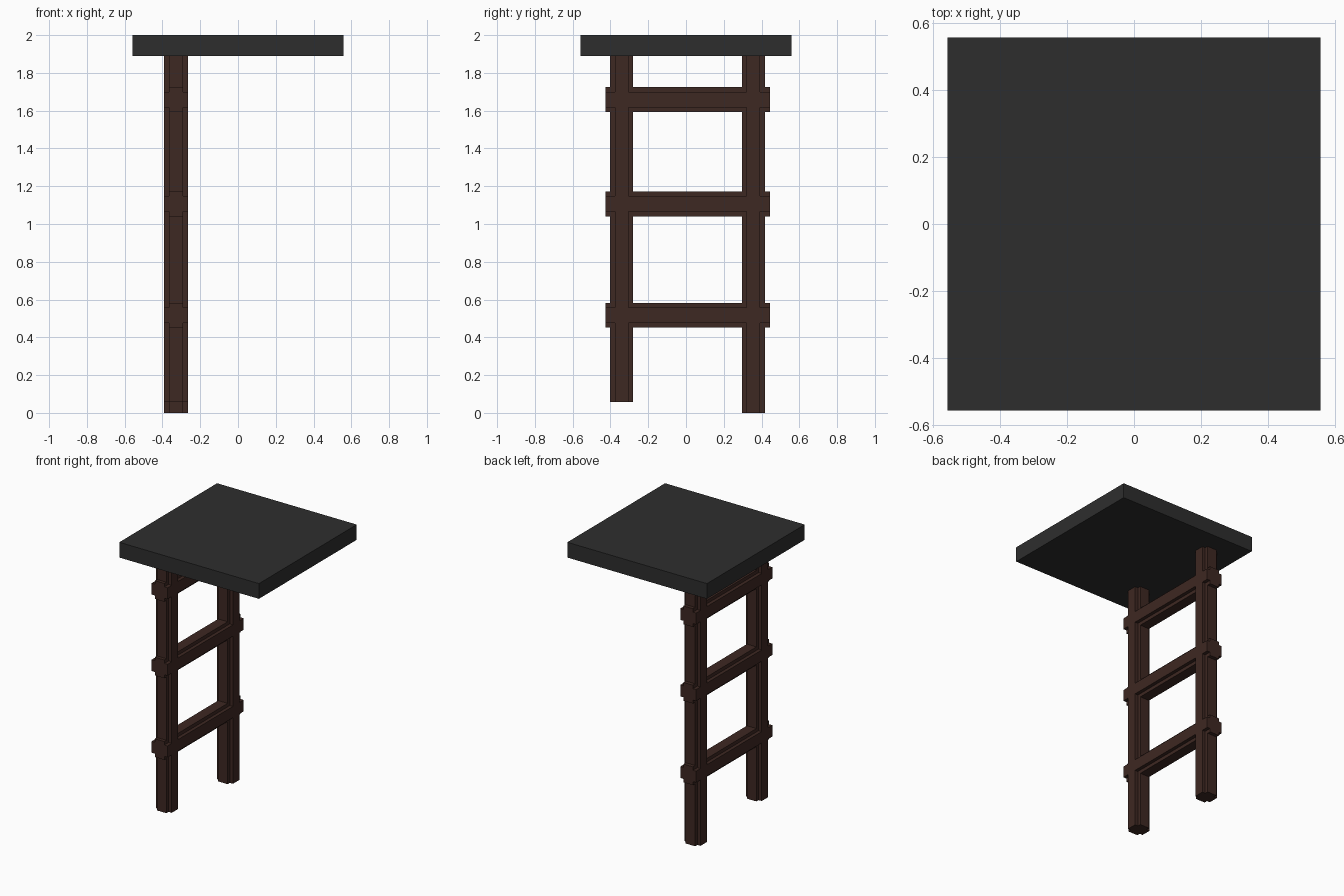
import bpy, bmesh
from mathutils import Matrix

if "Cube" in bpy.data.objects:
    bpy.data.objects.remove(bpy.data.objects["Cube"])


def material(name, color):
    m = bpy.data.materials.new(name)
    m.diffuse_color = (*color, 1)
    m.use_nodes = True
    m.node_tree.nodes["Principled BSDF"].inputs["Base Color"].default_value = m.diffuse_color
    return m


wood = material("dark_wood", (0.048, 0.021, 0.016))
stone = material("dark_slab", (0.027, 0.027, 0.027))


def finish(bm, name, mat, matrix):
    bmesh.ops.recalc_face_normals(bm, faces=bm.faces)
    me = bpy.data.meshes.new(name)
    bm.to_mesh(me)
    bm.free()
    me.materials.append(mat)
    ob = bpy.data.objects.new(name, me)
    ob.matrix_world = matrix
    bpy.context.collection.objects.link(ob)
    return ob


def notched_beam(name, w, d, length, matrix, n=0.025):
    """Beam along local z whose four long edges are cut by square notches."""
    a, b = w / 2, d / 2
    corner = [(a, b - n), (a - n, b - n), (a - n, b)]
    profile = []
    for sx, sy in ((1, 1), (-1, 1), (-1, -1), (1, -1)):
        pts = corner if sx * sy > 0 else corner[::-1]
        profile += [(sx * x, sy * y, 0) for x, y in pts]
    bm = bmesh.new()
    face = bm.faces.new([bm.verts.new(p) for p in profile])
    ext = bmesh.ops.extrude_face_region(bm, geom=[face], use_keep_orig=True)
    top = [v for v in ext["geom"] if isinstance(v, bmesh.types.BMVert)]
    bmesh.ops.translate(bm, verts=top, vec=(0, 0, length))
    return finish(bm, name, wood, matrix)


X = -0.328        # plane of the ladder
SLAB_Z = 1.89     # underside of the slab

# Square slab on top
bm = bmesh.new()
bmesh.ops.create_cube(bm, size=1)
bmesh.ops.scale(bm, vec=(1.115, 1.115, 2 - SLAB_Z), verts=bm.verts)
finish(bm, "top_slab", stone, Matrix.Translation((0, 0, (2 + SLAB_Z) / 2)))

# Two uprights, the front one slightly shorter
for name, y, z in (("front_post", -0.341, 0.057), ("back_post", 0.357, 0)):
    notched_beam(name, 0.126, 0.122, SLAB_Z - z, Matrix.Translation((X, y, z)))

# Three rungs running along y, poking out past the posts
for i, z in enumerate((0.517, 1.106, 1.658)):
    turn = Matrix.Rotation(-1.5707963, 4, 'X')
    notched_beam(f"rung_{i + 1}", 0.126, 0.132, 0.87,
                 Matrix.Translation((X, -0.426, z)) @ turn)
